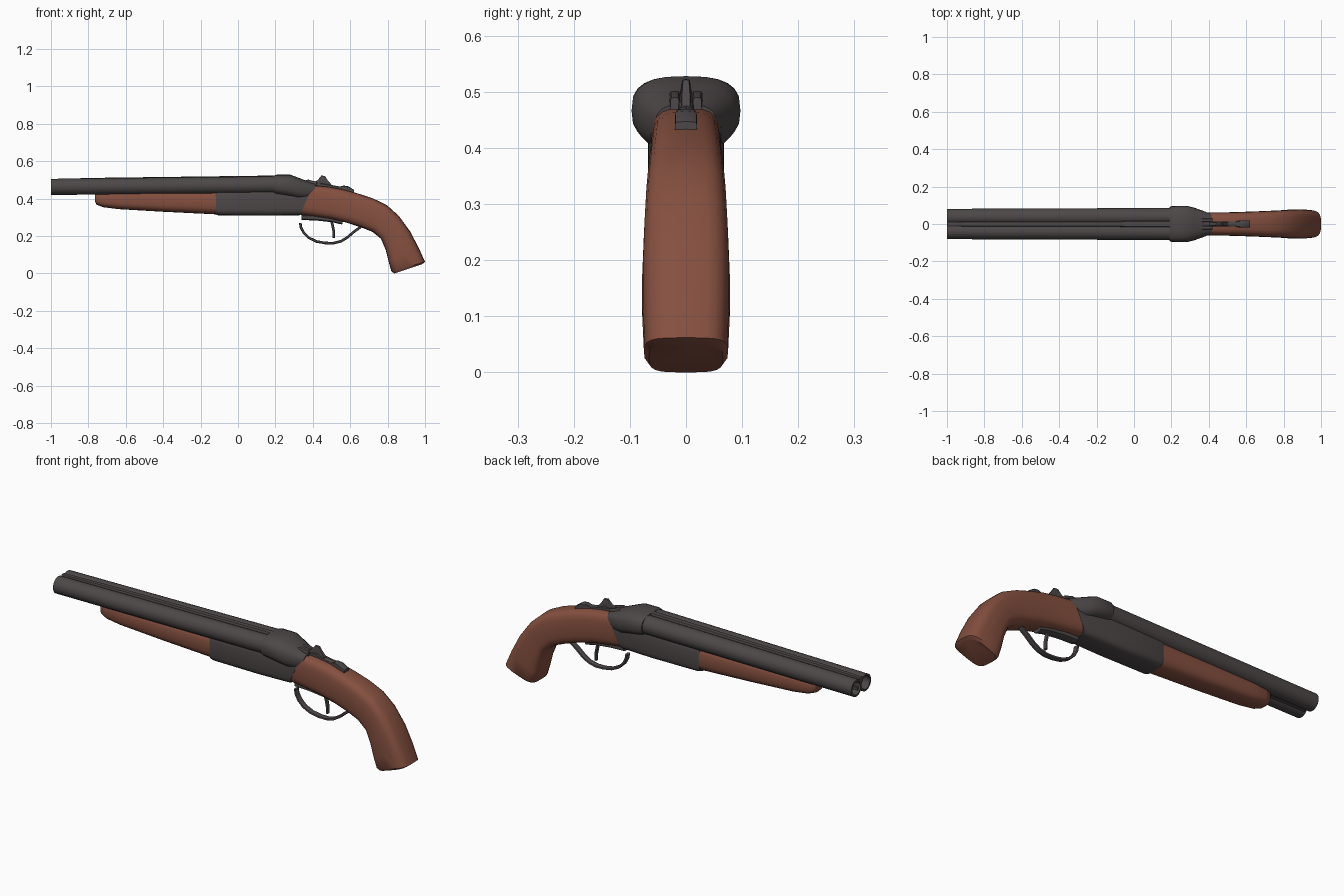
import bpy, bmesh, math
from mathutils import Vector


def material(name, rgb):
    m = bpy.data.materials.new(name)
    m.diffuse_color = (*rgb, 1)
    return m


METAL = material("dark_metal", (0.075, 0.064, 0.065))
WOOD = material("red_brown_wood", (0.235, 0.08, 0.051))


def finish(name, bm, mat, angle=35):
    bmesh.ops.recalc_face_normals(bm, faces=bm.faces)
    me = bpy.data.meshes.new(name)
    bm.to_mesh(me)
    bm.free()
    ob = bpy.data.objects.new(name, me)
    bpy.context.collection.objects.link(ob)
    me.materials.append(mat)
    bpy.ops.object.select_all(action='DESELECT')
    ob.select_set(True)
    bpy.context.view_layer.objects.active = ob
    bpy.ops.object.shade_smooth_by_angle(angle=math.radians(angle))
    return ob


def skin(bm, rings):
    n = len(rings[0])
    for a, b in zip(rings, rings[1:]):
        for i in range(n):
            j = (i + 1) % n
            bm.faces.new((a[i], a[j], b[j], b[i]))
    bm.faces.new(rings[0])
    bm.faces.new(rings[-1])


def spow(v, p):
    return math.copysign(abs(v) ** p, v)


def loft(name, sections, mat, power=3, sides=24, y=0.0):
    """Sections are (top x, top z, bottom x, bottom z, half width)."""
    bm = bmesh.new()
    rings = []
    for tx, tz, bx, bz, w in sections:
        mid = Vector(((tx + bx) / 2, y, (tz + bz) / 2))
        up = Vector(((tx - bx) / 2, 0, (tz - bz) / 2))
        ring = []
        for i in range(sides):
            t = 2 * math.pi * i / sides
            u, v = spow(math.cos(t), 2 / power), spow(math.sin(t), 2 / power)
            ring.append(bm.verts.new(mid + up * u + Vector((0, w * v, 0))))
        rings.append(ring)
    skin(bm, rings)
    return finish(name, bm, mat)


def strap(name, path, thick, half_width, mat):
    """Flat band following a path of (x, z) points."""
    secs = []
    for i, p in enumerate(path):
        a, b = Vector(path[max(i - 1, 0)]), Vector(path[min(i + 1, len(path) - 1)])
        d = (b - a).normalized()
        n = Vector((-d.y, d.x)) * thick / 2
        p = Vector(p)
        secs.append((p.x + n.x, p.y + n.y, p.x - n.x, p.y - n.y, half_width))
    return loft(name, secs, mat, 3, 12)


# Twin hollow barrels
for side, label in ((-1, "left"), (1, "right")):
    bm = bmesh.new()
    rings = []
    for x, cy, cz, r in ((0.25, 0.04, 0.474, 0.046), (-1, 0.038, 0.463, 0.043),
                         (-1, 0.038, 0.463, 0.034), (-0.6, 0.038, 0.465, 0.034)):
        rings.append([bm.verts.new((x, side * cy + r * math.cos(t), cz + r * math.sin(t)))
                      for t in (2 * math.pi * i / 24 for i in range(24))])
    skin(bm, rings)
    finish("barrel_" + label, bm, METAL)

# Sighting rib and lower filler between the barrels
loft("top_rib", [(-1, 0.505, -1, 0.475, 0.012), (-0.77, 0.511, -0.77, 0.475, 0.013),
                 (0.22, 0.524, 0.22, 0.48, 0.016)], METAL, 6, 12)
loft("lower_rib", [(-0.99, 0.455, -0.99, 0.432, 0.014),
                   (0.2, 0.46, 0.2, 0.436, 0.014)], METAL, 6, 12)

# Breech collar tapering back into the grip
loft("breech", [(0.19, 0.522, 0.19, 0.425, 0.091), (0.205, 0.528, 0.205, 0.418, 0.096),
                (0.28, 0.528, 0.285, 0.405, 0.097), (0.32, 0.513, 0.325, 0.395, 0.087),
                (0.37, 0.494, 0.37, 0.395, 0.07), (0.415, 0.478, 0.405, 0.41, 0.054)],
     METAL, 2.7)

# Receiver with a slanted rear edge
loft("receiver", [(-0.12, 0.45, -0.12, 0.315, 0.063), (-0.105, 0.45, -0.105, 0.311, 0.067),
                  (0.15, 0.46, 0.15, 0.309, 0.068), (0.3, 0.465, 0.27, 0.311, 0.067),
                  (0.405, 0.475, 0.33, 0.311, 0.063)], METAL, 4.5)

# Wooden forend under the barrels
loft("forend", [(-0.765, 0.43, -0.765, 0.385, 0.03), (-0.755, 0.435, -0.755, 0.367, 0.042),
                (-0.72, 0.44, -0.72, 0.354, 0.052), (-0.64, 0.445, -0.64, 0.344, 0.058),
                (-0.4, 0.447, -0.4, 0.33, 0.062), (-0.115, 0.45, -0.115, 0.316, 0.064)],
     WOOD, 3)

# Curved pistol grip
loft("grip", [(0.395, 0.472, 0.325, 0.315, 0.062), (0.48, 0.464, 0.4, 0.306, 0.062),
              (0.56, 0.45, 0.49, 0.293, 0.063), (0.64, 0.428, 0.58, 0.272, 0.066),
              (0.72, 0.402, 0.66, 0.246, 0.069), (0.795, 0.366, 0.72, 0.222, 0.072),
              (0.86, 0.308, 0.765, 0.185, 0.075), (0.92, 0.225, 0.79, 0.125, 0.078),
              (0.965, 0.14, 0.806, 0.06, 0.078), (1.0, 0.062, 0.82, 0.012, 0.075),
              (0.985, 0.05, 0.835, 0.0, 0.066)], WOOD, 3.6)

# Top strap, hammer, side lugs and rear catch
strap("top_strap", [(0.36, 0.485), (0.46, 0.47), (0.56, 0.452), (0.615, 0.438)],
      0.02, 0.014, METAL)
loft("hammer", [(0.4, 0.486, 0.4, 0.465, 0.012), (0.425, 0.498, 0.425, 0.465, 0.012),
                (0.445, 0.523, 0.445, 0.462, 0.008), (0.465, 0.522, 0.465, 0.46, 0.007),
                (0.48, 0.497, 0.48, 0.458, 0.009), (0.5, 0.475, 0.5, 0.455, 0.01)],
     METAL, 5, 12)
for side, label in ((-1, "left"), (1, "right")):
    loft("lug_" + label, [(0.355, 0.497, 0.355, 0.47, 0.008), (0.375, 0.502, 0.375, 0.47, 0.01),
                          (0.42, 0.49, 0.42, 0.46, 0.008)], METAL, 4, 12, side * 0.02)
loft("rear_catch", [(0.535, 0.462, 0.535, 0.44, 0.012), (0.565, 0.47, 0.565, 0.44, 0.018),
                    (0.59, 0.466, 0.59, 0.435, 0.02), (0.62, 0.447, 0.62, 0.425, 0.02)],
     METAL, 5, 12)

# Trigger plate, trigger and guard
strap("trigger_plate", [(0.34, 0.3), (0.42, 0.297), (0.51, 0.287), (0.56, 0.275)],
      0.028, 0.025, METAL)
strap("trigger", [(0.495, 0.295), (0.505, 0.26), (0.512, 0.225), (0.512, 0.19)],
      0.014, 0.01, METAL)
strap("trigger_guard", [(0.333, 0.27), (0.337, 0.245), (0.352, 0.217), (0.38, 0.19),
                        (0.42, 0.171), (0.465, 0.163), (0.51, 0.162), (0.55, 0.172),
                        (0.585, 0.193), (0.62, 0.223), (0.66, 0.252)], 0.014, 0.015, METAL)
